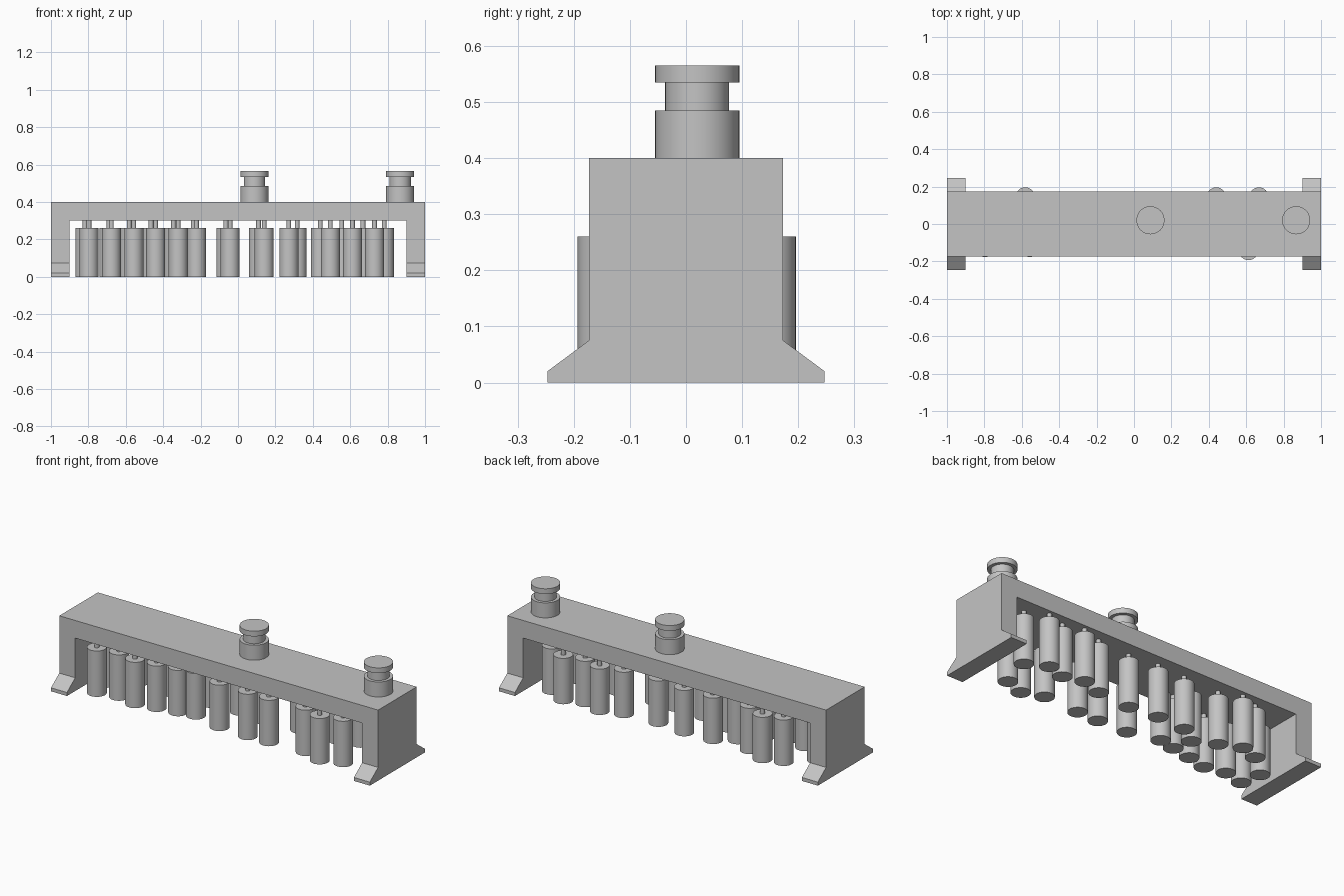
import bpy, bmesh, math

cube = bpy.data.objects.get("Cube")
if cube:
    bpy.data.objects.remove(cube, do_unlink=True)

grey = bpy.data.materials.new("plain_grey")
grey.use_nodes = True
grey.diffuse_color = (0.55, 0.55, 0.55, 1)
grey.node_tree.nodes["Principled BSDF"].inputs["Base Color"].default_value = grey.diffuse_color


def finish(name, bm, location=(0, 0, 0), smooth=False):
    bmesh.ops.recalc_face_normals(bm, faces=bm.faces[:])
    mesh = bpy.data.meshes.new(name)
    bm.to_mesh(mesh)
    bm.free()
    mesh.materials.append(grey)
    obj = bpy.data.objects.new(name, mesh)
    bpy.context.collection.objects.link(obj)
    obj.location = location
    if smooth:
        bpy.ops.object.select_all(action='DESELECT')
        obj.select_set(True)
        bpy.context.view_layer.objects.active = obj
        bpy.ops.object.shade_smooth_by_angle(angle=math.radians(35))
    return obj


def turned(name, x, y, profile, sides=32):
    """Closed lathe from (radius, height) points, bottom to top."""
    bm = bmesh.new()
    rings = []
    for r, z in profile:
        rings.append([bm.verts.new((r * math.cos(math.tau * i / sides),
                                    r * math.sin(math.tau * i / sides), z))
                      for i in range(sides)])
    for low, high in zip(rings, rings[1:]):
        for i in range(sides):
            j = (i + 1) % sides
            bm.faces.new((low[i], low[j], high[j], high[i]))
    bm.faces.new(rings[0])
    bm.faces.new(rings[-1])
    return finish(name, bm, (x, y, 0), smooth=True)


def extruded(name, outline, x0, x1):
    """Extrude a (y, z) outline along x."""
    bm = bmesh.new()
    face = bm.faces.new([bm.verts.new((x0, y, z)) for y, z in outline])
    new = bmesh.ops.extrude_face_region(bm, geom=[face])["geom"]
    bmesh.ops.translate(bm, vec=(x1 - x0, 0, 0),
                        verts=[v for v in new if isinstance(v, bmesh.types.BMVert)])
    return finish(name, bm)


# Top beam between two legs with flared feet
HALF, TOP, UNDER = 0.173, 0.4, 0.3
extruded("top_beam", [(-HALF, UNDER), (HALF, UNDER), (HALF, TOP), (-HALF, TOP)], -0.9, 0.9)
side = [(0.247, 0), (0.247, 0.02), (HALF, 0.075), (HALF, TOP)]
leg = side + [(-y, z) for y, z in reversed(side)]
extruded("right_leg", leg, -1, -0.9)
extruded("left_leg", leg, 0.9, 1)

# Stepped knobs on the beam
knob = [(0.075, 0.4), (0.075, 0.485), (0.057, 0.485),
        (0.057, 0.535), (0.075, 0.535), (0.075, 0.565)]
for name, x in (("middle_knob", 0.088), ("end_knob", 0.867)):
    turned(name, x, 0.02, knob, 48)

# Hanging cylinders, each with a thin pin up to the beam
front_row = [(-0.797, -0.126), (-0.677, -0.1), (-0.557, -0.126), (-0.44, -0.1),
             (-0.32, -0.08), (-0.222, -0.06), (-0.042, -0.105), (0.14, -0.112),
             (0.272, -0.11), (0.494, -0.1), (0.612, -0.142), (0.73, -0.1)]
back_row = [(-0.818, -0.005), (-0.69, 0.11), (-0.582, 0.145), (-0.465, 0.093),
            (-0.345, 0.03), (-0.24, 0.1), (-0.065, 0.108), (0.11, 0.09),
            (0.316, 0.105), (0.44, 0.145), (0.555, 0.11), (0.668, 0.145), (0.782, 0.085)]
hanger = [(0.051, 0), (0.051, 0.26), (0.0125, 0.26), (0.0125, UNDER)]
for row, spots in (("front", front_row), ("back", back_row)):
    for n, (x, y) in enumerate(spots, 1):
        turned(f"{row}_hanging_cylinder_{n}", x, y, hanger)
